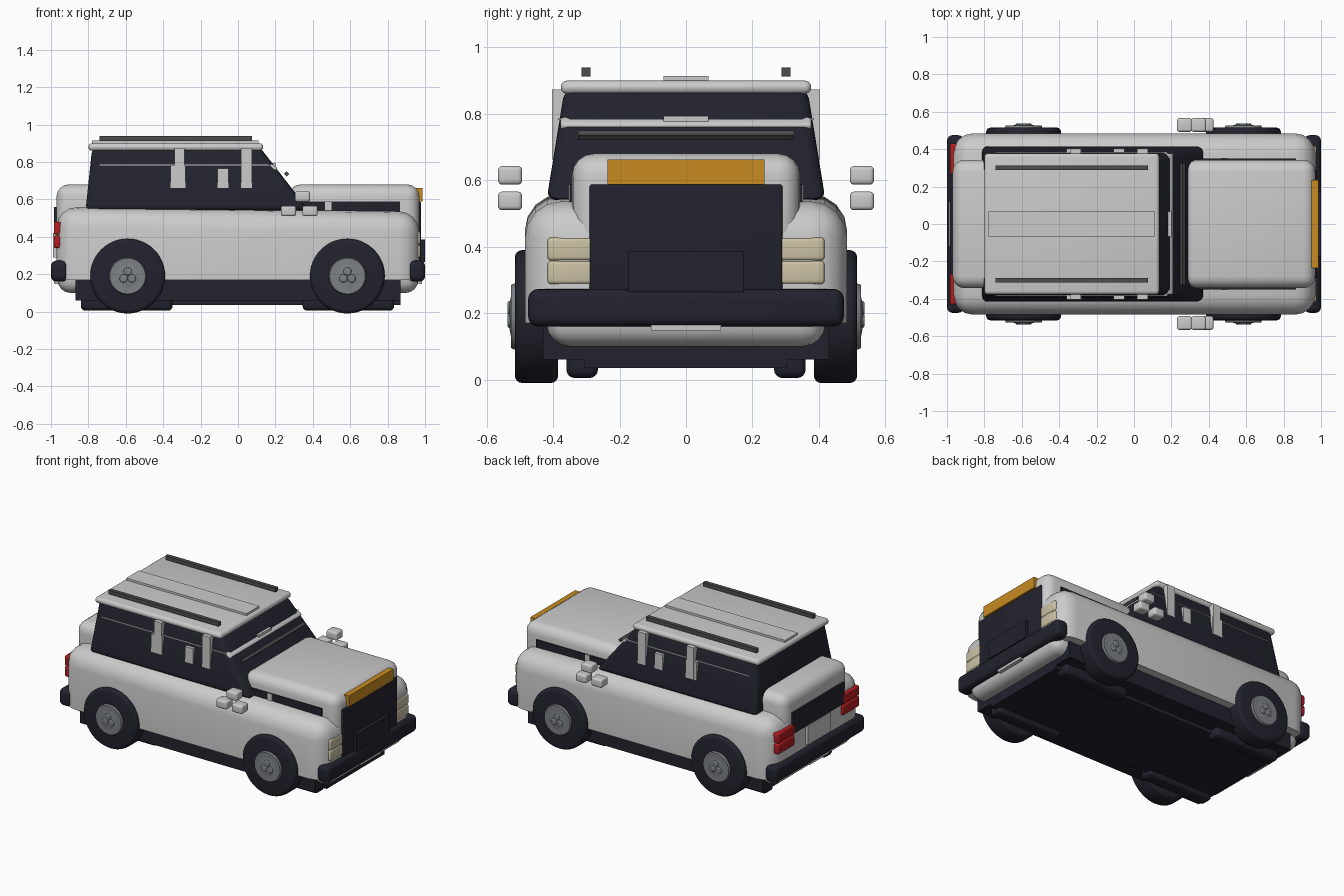
import bpy, bmesh, math
from mathutils import Matrix

cube = bpy.data.objects.get("Cube")
if cube:
    bpy.data.objects.remove(cube, do_unlink=True)


def material(name, r, g, b):
    m = bpy.data.materials.new(name)
    m.use_nodes = True
    m.diffuse_color = (r, g, b, 1)
    node = next(n for n in m.node_tree.nodes if n.type == 'BSDF_PRINCIPLED')
    node.inputs["Base Color"].default_value = (r, g, b, 1)
    return m


PAINT = material("pale_paint", 0.6, 0.6, 0.6)
DARK = material("dark_trim", 0.016, 0.016, 0.027)
RAIL = material("rail_grey", 0.075, 0.075, 0.075)
HUB = material("hub_grey", 0.2, 0.22, 0.23)
AMBER = material("amber", 0.58, 0.26, 0.015)
CREAM = material("lamp_cream", 0.6, 0.54, 0.37)
RED = material("tail_red", 0.45, 0.012, 0.015)


def finish(bm, name, mat):
    bmesh.ops.recalc_face_normals(bm, faces=bm.faces)
    me = bpy.data.meshes.new(name)
    bm.to_mesh(me)
    bm.free()
    me.materials.append(mat)
    me.polygons.foreach_set("use_smooth", [True] * len(me.polygons))
    me.set_sharp_from_angle(angle=math.radians(35))
    ob = bpy.data.objects.new(name, me)
    bpy.context.collection.objects.link(ob)
    return ob


def round_edges(bm, edges, r, seg=4):
    bmesh.ops.bevel(bm, geom=edges, offset=r, segments=seg, profile=0.5, affect='EDGES', clamp_overlap=True)


def box(name, mat, x, y, z, r=0.0, shape=None, keep_bottom=False, tilt=0.0):
    """Box between the (low, high) pairs; shape moves its corners before rounding."""
    bm = bmesh.new()
    bmesh.ops.create_cube(bm, size=1)
    mid = [(a + b) / 2 for a, b in (x, y, z)]
    for v in bm.verts:
        v.co = [(a, b)[c > 0] for c, (a, b) in zip(v.co, (x, y, z))]
        if shape:
            shape(v.co)
    if r:
        edges = [e for e in bm.edges
                 if not (keep_bottom and all(v.co.z < mid[2] for v in e.verts))]
        round_edges(bm, edges, r)
    if tilt:
        bmesh.ops.rotate(bm, verts=bm.verts, cent=mid, matrix=Matrix.Rotation(tilt, 3, 'Y'))
    return finish(bm, name, mat)


def pair(name, mat, x, y, z, r=0.0):
    box("left_" + name if x[0] + x[1] == 0 else name + "_left", mat, x, y, z, r)
    box(name + "_right", mat, x, (-y[1], -y[0]), z, r)


def disc(name, mat, centre, r_in, r_out, depth, side, bevel=0.0, seg=48):
    """Wheel-axis cylinder; r_in is its inboard radius, r_out its outboard one."""
    bm = bmesh.new()
    bmesh.ops.create_cone(bm, cap_ends=True, segments=seg, radius1=r_in, radius2=r_out, depth=depth)
    if bevel:
        round_edges(bm, [e for e in bm.edges if abs(e.verts[0].co.z - e.verts[1].co.z) < 1e-5], bevel)
    bm.transform(Matrix.Translation(centre) @ Matrix.Rotation(-side * math.pi / 2, 4, 'X'))
    return finish(bm, name, mat)


# Lower body, with the shoulder falling slightly towards the nose
def shoulder(co):
    if co.z > 0.3:
        co.z += 0.01 if co.x < 0 else -0.015


box("body", PAINT, (-0.97, 0.97), (-0.485, 0.485), (0.17, 0.55), 0.11, shoulder, True)
box("lower_hull", PAINT, (-0.965, 0.965), (-0.42, 0.42), (0.1, 0.3), 0.07)
box("hood", PAINT, (0.27, 0.97), (-0.343, 0.343), (0.3, 0.68), 0.065)
box("tail_deck", PAINT, (-0.97, -0.5), (-0.343, 0.343), (0.3, 0.68), 0.065)
pair("hood_side_trim", DARK, (0.3, 0.865), (0.33, 0.35), (0.5, 0.588))
pair("hood_side_vent", PAINT, (0.465, 0.5), (0.335, 0.354), (0.5, 0.588))

# Underside
box("chassis", DARK, (-0.87, 0.87), (-0.43, 0.43), (0.06, 0.18))
box("floor_pan", DARK, (-0.84, 0.87), (-0.305, 0.305), (0.035, 0.12))
for label, x in (("rear", (-0.84, -0.35)), ("front", (0.345, 0.835))):
    pair(label + "_skid", DARK, x, (0.265, 0.36), (0.005, 0.1), 0.025)


# Glass cabin: tapering sides, raked windscreen
def taper(co):
    if co.z > 0.7:
        co.y *= 0.87
        co.x = -0.78 if co.x < 0 else 0.12


box("cabin", DARK, (-0.815, 0.38), (-0.42, 0.42), (0.54, 0.875), 0.03, taper)
box("roof", PAINT, (-0.8, 0.135), (-0.377, 0.377), (0.86, 0.9), 0.019)
box("roof_panel", PAINT, (-0.78, 0.11), (-0.067, 0.067), (0.89, 0.914))
pair("roof_rail", RAIL, (-0.74, 0.075), (0.288, 0.314), (0.913, 0.939))
for label, x, top in (("rear", (-0.34, -0.285), 0.874), ("middle", (-0.11, -0.05), 0.765),
                      ("front", (0.017, 0.075), 0.874)):
    pair(label + "_pillar", PAINT, x, (0.36, 0.404), (0.662, top))
pair("rear_pillar_foot", PAINT, (-0.36, -0.28), (0.36, 0.403), (0.662, 0.782))
pair("window_line", PAINT, (-0.74, 0.18), (0.37, 0.385), (0.782, 0.787))
box("windscreen_bar", PAINT, (0.165, 0.21), (-0.378, 0.378), (0.757, 0.783), 0.01, tilt=0.6)
box("windscreen_bar_clip", PAINT, (0.17, 0.2), (-0.067, 0.067), (0.775, 0.794))
box("wiper_bar", RAIL, (0.25, 0.27), (-0.325, 0.325), (0.726, 0.746), tilt=math.pi / 4)

# Mirrors, each a cluster of three blocks
for i, (x, z) in enumerate(((0.27, 0.538), (0.385, 0.538), (0.345, 0.615))):
    pair("mirror_block_%d" % i, PAINT, (x - 0.04, x + 0.04), (0.493, 0.566), (z - 0.028, z + 0.028), 0.013)

# Nose
box("grille", DARK, (0.9, 0.978), (-0.29, 0.29), (0.26, 0.588), 0.008)
box("front_plate", DARK, (0.96, 1.0), (-0.173, 0.173), (0.264, 0.385))
box("amber_strip", AMBER, (0.95, 0.986), (-0.236, 0.236), (0.588, 0.662))
for label, z in (("lower", (0.287, 0.358)), ("upper", (0.358, 0.428))):
    pair(label + "_headlight", CREAM, (0.87, 0.975), (0.281, 0.417), z, 0.012)

# Tail
box("tail_panel", DARK, (-0.984, -0.9), (-0.27, 0.27), (0.42, 0.56))
box("rear_plate", PAINT, (-0.988, -0.9), (-0.12, 0.12), (0.29, 0.42))
for label, z in (("lower", (0.34, 0.408)), ("upper", (0.412, 0.48))):
    pair(label + "_tail_light", RED, (-0.985, -0.87), (0.255, 0.43), z, 0.01)

# Bumpers
for label, s in (("front", 1), ("rear", -1)):
    x = sorted((s * 0.91, s * 1.0))
    box(label + "_bumper", DARK, x, (-0.475, 0.475), (0.16, 0.273), 0.03)
    x = sorted((s * 0.95, s * 0.985))
    box(label + "_bumper_tab", PAINT, x, (-0.105, 0.105), (0.148, 0.175))

# Wheels: tyre, domed hub and three nuts
for label, x in (("rear", -0.59), ("front", 0.585)):
    for side_name, s in (("left", 1), ("right", -1)):
        name = "%s_%s_" % (label, side_name)
        disc(name + "tyre", DARK, (x, s * 0.45, 0.19), 0.2, 0.2, 0.13, s, 0.022)
        disc(name + "hub", HUB, (x, s * 0.515, 0.19), 0.105, 0.095, 0.024, s)
        disc(name + "cap", HUB, (x, s * 0.526, 0.19), 0.09, 0.04, 0.01, s)
        for k in range(3):
            a = math.pi / 2 + k * math.tau / 3
            disc(name + "nut_%d" % k, HUB, (x + 0.025 * math.cos(a), s * 0.53, 0.19 + 0.025 * math.sin(a)),
                 0.024, 0.02, 0.014, s, 0.004, 16)
